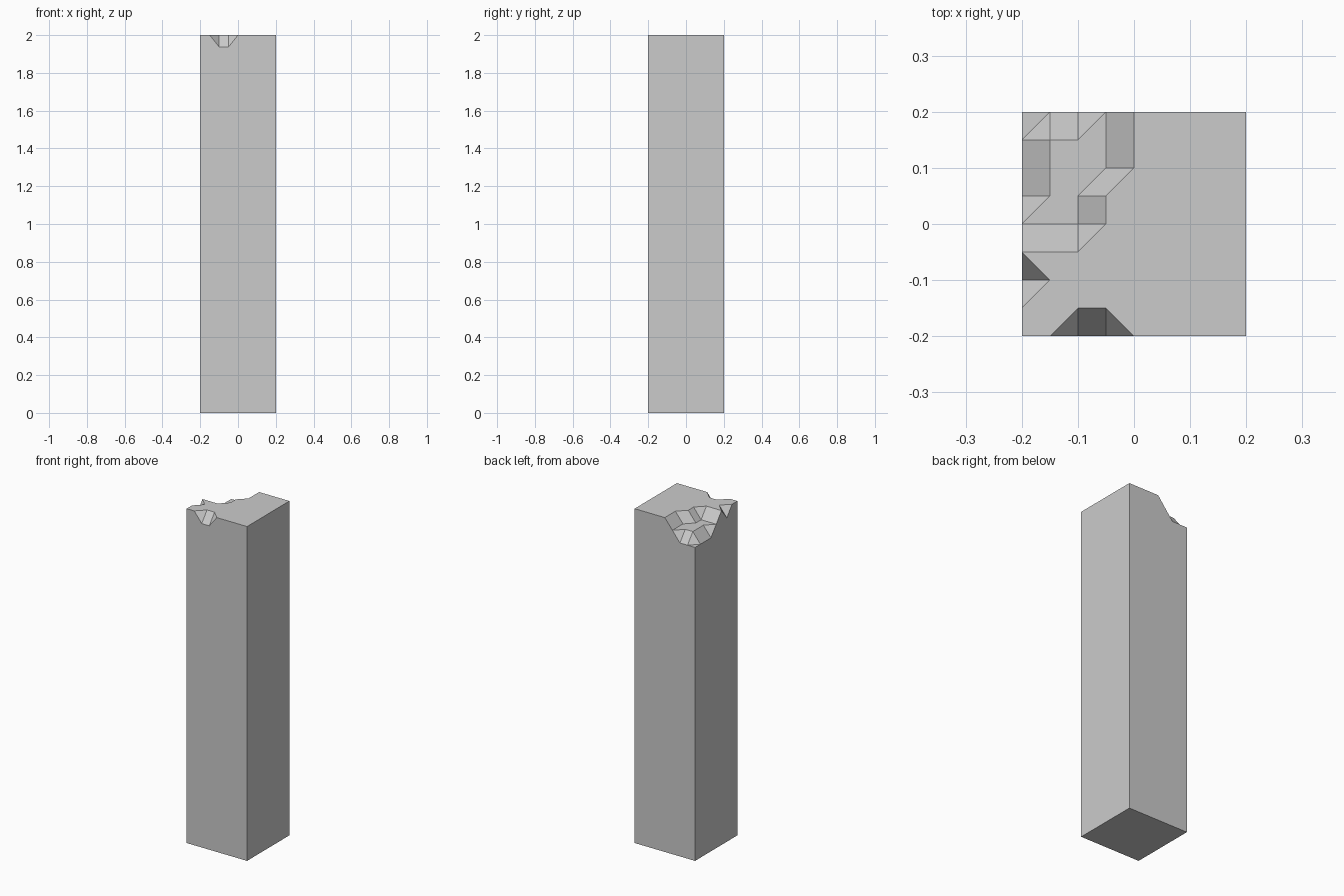
import bpy, bmesh

if "Cube" in bpy.data.objects:
    bpy.data.objects.remove(bpy.data.objects["Cube"])

CELL, STEP = 0.05, 0.0625

# Broken top: how many steps each grid row drops, from the left edge onward
drops = {
    0: [0, 0, 1, 1],      # chip in the front edge
    2: [1],               # chip in the left edge
    4: [1, 1, 1],         # broken back left corner
    5: [2, 1, 1],
    6: [2, 1, 1, 1],
    7: [2, 1, 1, 1],
    8: [2, 2, 2, 1],
}
flipped_cells = {(3, 0), (0, 2)}   # cells split along the other diagonal

bm = bmesh.new()
grid = [[bm.verts.new((i * CELL - 0.2, j * CELL - 0.2,
                       2 - STEP * dict(enumerate(drops.get(j, []))).get(i, 0)))
         for j in range(9)] for i in range(9)]
for i in range(8):
    for j in range(8):
        a, b, c, d = grid[i][j], grid[i + 1][j], grid[i + 1][j + 1], grid[i][j + 1]
        tris = ((a, b, d), (b, c, d)) if (i, j) in flipped_cells else ((a, b, c), (a, c, d))
        for t in tris:
            bm.faces.new(t)

# Shaft: extrude the broken top straight down to the ground
res = bmesh.ops.extrude_face_region(bm, geom=bm.faces[:], use_keep_orig=True)
for e in res["geom"]:
    if isinstance(e, bmesh.types.BMVert):
        e.co.z = 0
bmesh.ops.recalc_face_normals(bm, faces=bm.faces[:])

# Merge coplanar faces into clean flat facets
bmesh.ops.dissolve_limit(bm, angle_limit=0.01, verts=bm.verts[:], edges=bm.edges[:])

mesh = bpy.data.meshes.new("broken_pillar")
bm.to_mesh(mesh)
bm.free()
bpy.context.collection.objects.link(bpy.data.objects.new("broken_pillar", mesh))
